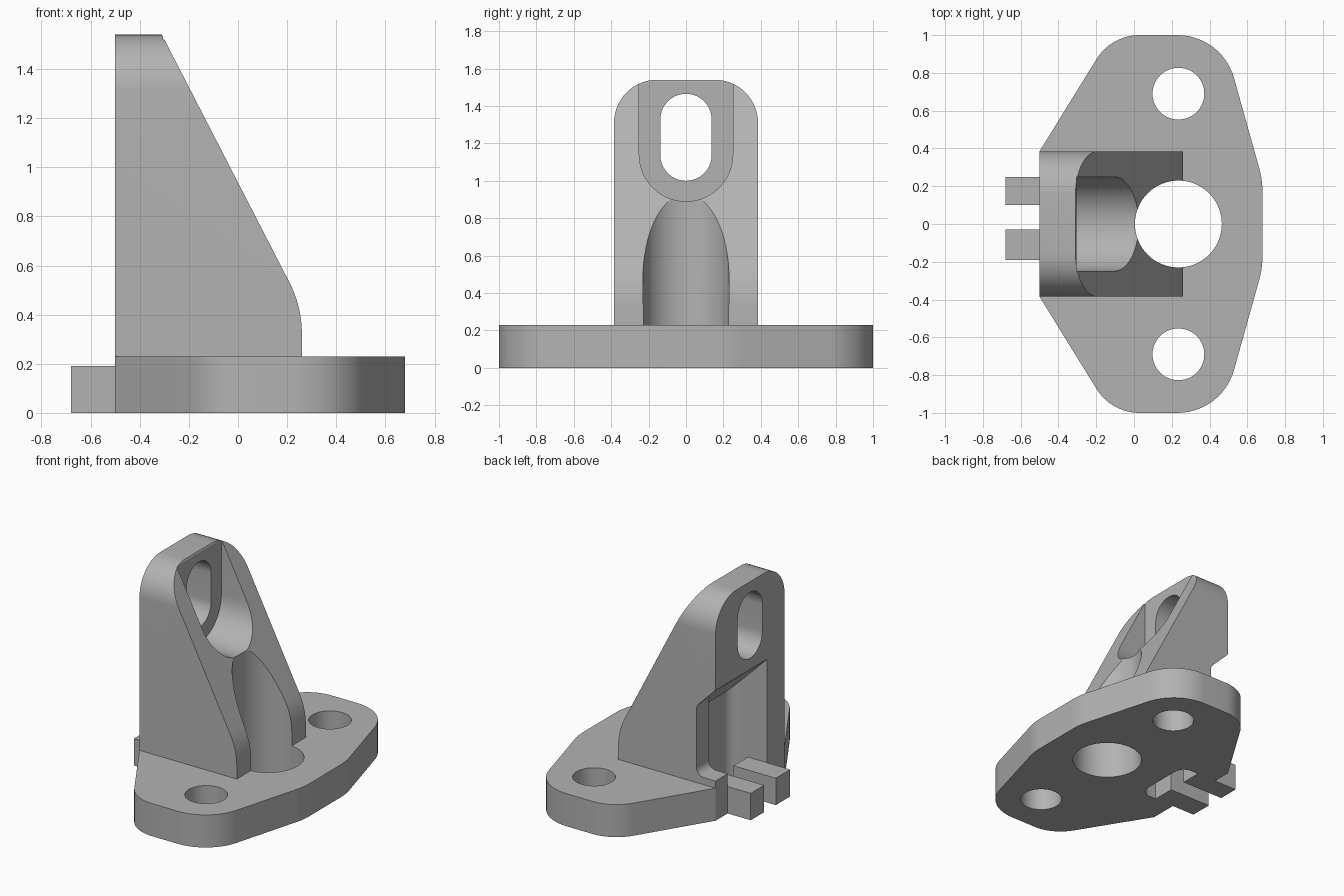
import bpy, bmesh, math
from mathutils import Vector

cube = bpy.data.objects.get("Cube")
if cube:
    bpy.data.objects.remove(cube, do_unlink=True)

grey = bpy.data.materials.new("plain grey")
grey.use_nodes = True
colour = (0.45, 0.45, 0.45, 1)
grey.diffuse_color = colour
grey.node_tree.nodes["Principled BSDF"].inputs["Base Color"].default_value = colour


def rounded(corners, steps=14):
    """Outline from (a, b, tangent length) corners; zero keeps a corner sharp."""
    out, n = [], len(corners)
    for i, (a, b, t) in enumerate(corners):
        p = Vector((a, b))
        if not t:
            out.append(p)
            continue
        d0 = (Vector(corners[i - 1][:2]) - p).normalized()
        d1 = (Vector(corners[(i + 1) % n][:2]) - p).normalized()
        half = d0.angle(d1) / 2
        centre = p + (d0 + d1).normalized() * (t / math.cos(half))
        start, end = p + d0 * t - centre, p + d1 * t - centre
        turn = start.angle_signed(end)
        base = math.atan2(start.y, start.x)
        for k in range(steps + 1):
            ang = base - turn * k / steps
            out.append(centre + start.length * Vector((math.cos(ang), math.sin(ang))))
    return out


def prism(name, outline, axis, lo, hi):
    """Extrude a flat outline along one axis from lo to hi."""
    place = {"x": lambda p, h: (h, p[0], p[1]),
             "y": lambda p, h: (p[0], h, p[1]),
             "z": lambda p, h: (p[0], p[1], h)}[axis]
    bm = bmesh.new()
    rings = [[bm.verts.new(place(p, h)) for p in outline] for h in (lo, hi)]
    bm.faces.new(rings[0])
    bm.faces.new(rings[1])
    for i in range(len(outline)):
        bm.faces.new((rings[0][i - 1], rings[0][i], rings[1][i], rings[1][i - 1]))
    bmesh.ops.recalc_face_normals(bm, faces=bm.faces)
    mesh = bpy.data.meshes.new(name)
    bm.to_mesh(mesh)
    bm.free()
    mesh.materials.append(grey)
    obj = bpy.data.objects.new(name, mesh)
    bpy.context.collection.objects.link(obj)
    return obj


def box(name, x0, x1, y0, y1, z0, z1):
    return prism(name, [(x0, y0), (x1, y0), (x1, y1), (x0, y1)], "z", z0, z1)


def circle(x, y, r, n=64):
    return [(x + r * math.cos(math.tau * i / n), y + r * math.sin(math.tau * i / n))
            for i in range(n)]


def combine(target, tool, operation="DIFFERENCE"):
    """Apply a boolean and discard the tool."""
    mod = target.modifiers.new("cut", "BOOLEAN")
    mod.operation, mod.solver, mod.object = operation, "EXACT", tool
    bpy.context.view_layer.objects.active = target
    bpy.ops.object.modifier_apply(modifier=mod.name)
    bpy.data.objects.remove(tool, do_unlink=True)


# Base flange, mirrored about y = 0
side = [(-0.5, 0.385, 0), (-0.12, 1, 0.15), (0.466, 1, 0.236), (0.68, 0.235, 0.06)]
flange = side + [(x, -y, t) for x, y, t in reversed(side)]
bracket = prism("bracket", rounded(flange), "z", 0, 0.23)

# Sloping upright with rounded top corners
upright = prism("upright", rounded([(-0.5, 0.1, 0), (0.26, 0.1, 0), (0.26, 0.433, 0.11),
                                    (-0.31, 1.54, 0), (-0.5, 1.54, 0)]), "y", -0.385, 0.385)
front_shape = rounded([(-0.385, 0, 0), (0.385, 0, 0), (0.385, 1.54, 0.23), (-0.385, 1.54, 0.23)])
combine(upright, prism("upright_shape", front_shape, "x", -1, 1), "INTERSECT")
combine(bracket, upright, "UNION")

# Tab block on the back edge, later split into two tabs
combine(bracket, box("tabs", -0.68, -0.4, -0.19, 0.25, 0, 0.19), "UNION")

# Central bore with its groove, and two bolt holes
combine(bracket, prism("bore", circle(0.235, 0, 0.23), "z", -1, 2))
for y in (-0.69, 0.69):
    combine(bracket, prism("bolt_hole", circle(0.235, y, 0.137), "z", -1, 0.5))

# Recess on the slope and the long slot through the upright
recess = rounded([(-0.25, 2, 0), (-0.25, 0.89, 0.25), (0.25, 0.89, 0.25), (0.25, 2, 0)])
combine(bracket, prism("recess", recess, "x", -0.305, 1))
slot = rounded([(-0.137, 1, 0.1369), (0.137, 1, 0.1369),
                (0.137, 1.465, 0.1369), (-0.137, 1.465, 0.1369)])
combine(bracket, prism("slot", slot, "x", -1, 1))

# Rear pocket with a sloping ceiling: deep well, floor above the tabs, open side notch
well = prism("well", [(-0.35, -0.1), (-0.215, -0.1), (-0.215, 0.635), (-0.35, 0.77)],
             "y", -0.19, 0.25)
well_plan = rounded([(-0.6, -0.19, 0), (-0.215, -0.19, 0.08), (-0.215, 0.25, 0.08), (-0.6, 0.25, 0)])
combine(well, prism("well_plan", well_plan, "z", -1, 2), "INTERSECT")
combine(bracket, well)
floor = [(-0.8, 0.19), (-0.34, 0.19), (-0.34, 0.76), (-0.8, 1.22)]
combine(bracket, prism("pocket_floor", floor, "y", -0.19, 0.25))
notch = rounded([(-0.8, 0.28, 0), (-0.35, 0.28, 0.06), (-0.35, 0.77, 0.03), (-0.8, 1.22, 0)])
combine(bracket, prism("side_notch", notch, "y", 0.1, 0.6))
combine(bracket, box("tab_gap", -0.8, -0.3, -0.03, 0.1, -0.1, 0.3))

# Smooth the curved walls, keep the machined edges sharp
bpy.ops.object.select_all(action="DESELECT")
bracket.select_set(True)
bpy.context.view_layer.objects.active = bracket
bpy.ops.object.shade_smooth_by_angle(angle=math.radians(20))
